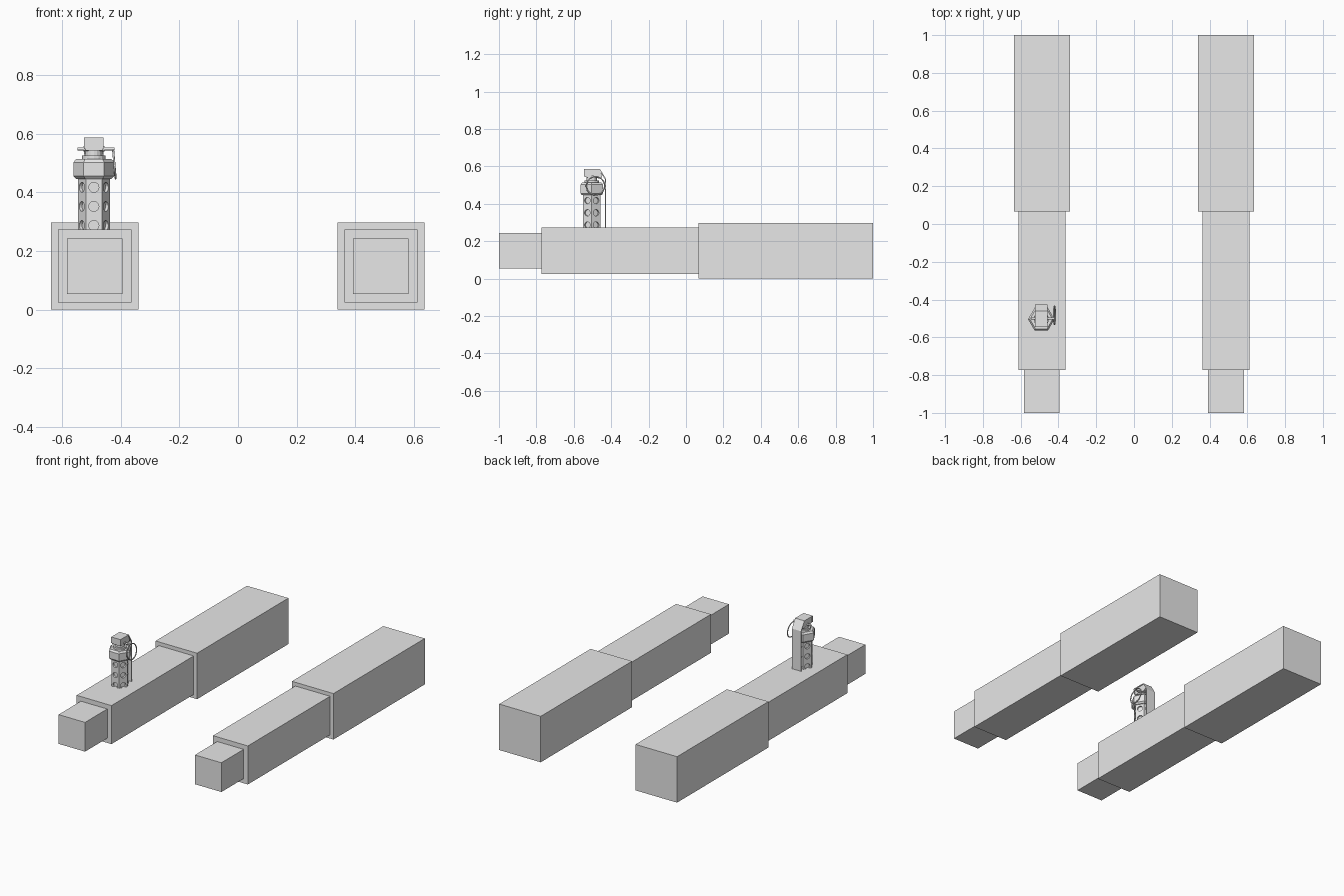
import bpy, bmesh, math
from mathutils import Vector, Matrix

if "Cube" in bpy.data.objects:
    bpy.data.objects.remove(bpy.data.objects["Cube"])

grey = bpy.data.materials.new("plain_grey")
grey.diffuse_color = (0.8, 0.8, 0.8, 1)
grey.use_nodes = True
grey.node_tree.nodes["Principled BSDF"].inputs["Base Color"].default_value = grey.diffuse_color
CX, CY = -0.491, -0.504          # axis of the canister


def finish(name, bm, smooth=False):
    bmesh.ops.recalc_face_normals(bm, faces=bm.faces)
    me = bpy.data.meshes.new(name)
    bm.to_mesh(me)
    bm.free()
    me.materials.append(grey)
    for p in me.polygons:
        p.use_smooth = smooth
    ob = bpy.data.objects.new(name, me)
    bpy.context.collection.objects.link(ob)
    return ob


def box(name, x0, x1, y0, y1, z0, z1):
    bm = bmesh.new()
    m = (Matrix.Translation(((x0 + x1) / 2, (y0 + y1) / 2, (z0 + z1) / 2))
         @ Matrix.Diagonal((x1 - x0, y1 - y0, z1 - z0, 1)))
    bmesh.ops.create_cube(bm, size=1, matrix=m)
    return finish(name, bm)


def stack(name, rings, sides):
    """Closed prism through (radius, z) rings about the canister axis."""
    bm = bmesh.new()
    loops = []
    for r, z in rings:
        loops.append([bm.verts.new((CX + r * math.cos(math.tau * i / sides),
                                    CY + r * math.sin(math.tau * i / sides), z))
                      for i in range(sides)])
    for a, b in zip(loops, loops[1:]):
        for i in range(sides):
            j = (i + 1) % sides
            bm.faces.new((a[i], a[j], b[j], b[i]))
    bm.faces.new(loops[0])
    bm.faces.new(loops[-1])
    return finish(name, bm)


def extrude_x(name, pts, x0, x1):
    """Side outline of (y, z) points, extruded along x."""
    bm = bmesh.new()
    f = bm.faces.new([bm.verts.new((x0, y, z)) for y, z in pts])
    r = bmesh.ops.extrude_face_region(bm, geom=[f])
    vs = [v for v in r["geom"] if isinstance(v, bmesh.types.BMVert)]
    bmesh.ops.translate(bm, verts=vs, vec=(x1 - x0, 0, 0))
    return finish(name, bm)


# Two stepped beams
for side, cx in (("left", -0.488), ("right", 0.487)):
    for part, h, y0, y1 in (("rear", 0.1485, 0.067, 1.0),
                            ("middle", 0.1245, -0.773, 0.067),
                            ("tip", 0.0945, -1.0, -0.773)):
        box(f"{side}_beam_{part}", cx - h, cx + h, y0, y1, 0.1485 - h, 0.1485 + h)

# Hexagonal canister body with round recesses on every face
body = stack("canister_body", [(0.0545, 0.2), (0.0545, 0.455)], 6)
apothem = 0.0545 * math.cos(math.pi / 6)
bm = bmesh.new()
for i in range(6):
    a = math.tau * (i + 0.5) / 6
    d = Vector((math.cos(a), math.sin(a), 0))
    for z in (0.417, 0.352, 0.287):
        m = (Matrix.Translation(Vector((CX, CY, z)) + d * apothem)
             @ d.to_track_quat('Z', 'Y').to_matrix().to_4x4())
        bmesh.ops.create_cone(bm, cap_ends=True, segments=20, radius1=0.017,
                              radius2=0.017, depth=0.022, matrix=m)
cutter = finish("hole_cutter", bm)
cutter.hide_render = True
cutter.hide_viewport = True
mod = body.modifiers.new("holes", 'BOOLEAN')
mod.operation = 'DIFFERENCE'
mod.solver = 'EXACT'
mod.object = cutter

# Collar with chamfered edges, and neck
stack("collar", [(0.060, 0.446), (0.070, 0.456), (0.070, 0.502), (0.060, 0.513)], 6)
stack("neck", [(0.040, 0.513), (0.040, 0.525), (0.029, 0.525), (0.029, 0.55)], 16)

# Fuse head
extrude_x("fuse_head", [(-0.543, 0.543), (-0.452, 0.535), (-0.447, 0.55),
                        (-0.462, 0.582), (-0.543, 0.582)], CX - 0.029, CX + 0.029)

# Safety lever: bent plate over the head and down the back
extrude_x("safety_lever", [(-0.546, 0.548), (-0.546, 0.587), (-0.460, 0.587),
                           (-0.427, 0.532), (-0.427, 0.2), (-0.433, 0.2),
                           (-0.433, 0.530), (-0.463, 0.581), (-0.541, 0.581),
                           (-0.541, 0.548)], CX - 0.033, CX + 0.033)

# Pin through the head
bm = bmesh.new()
bmesh.ops.create_cone(bm, cap_ends=True, segments=12, radius1=0.005, radius2=0.005,
                      depth=0.126, matrix=Matrix.Translation((CX + 0.008, -0.5, 0.548))
                      @ Matrix.Rotation(math.pi / 2, 4, 'Y'))
pin = finish("pin", bm)
for k, x in enumerate((CX - 0.033, CX + 0.033)):
    bm = bmesh.new()
    bmesh.ops.create_cone(bm, cap_ends=True, segments=12, radius1=0.009, radius2=0.009,
                          depth=0.006, matrix=Matrix.Translation((x, -0.5, 0.548))
                          @ Matrix.Rotation(math.pi / 2, 4, 'Y'))
    finish(f"pin_washer_{k + 1}", bm)

# Pull ring, hanging slightly tilted from the pin
bm = bmesh.new()
R, r, n, k = 0.049, 0.0035, 36, 8
tilt = Matrix.Translation((-0.421, -0.484, 0.496)) @ Matrix.Rotation(-0.09, 4, 'Y')
rows = []
for i in range(n):
    a = math.tau * i / n
    rows.append([bm.verts.new(tilt @ Vector((
        r * math.sin(math.tau * j / k),
        (R + r * math.cos(math.tau * j / k)) * math.cos(a),
        (R + r * math.cos(math.tau * j / k)) * math.sin(a)))) for j in range(k)])
for i in range(n):
    p, q = rows[i], rows[(i + 1) % n]
    for j in range(k):
        bm.faces.new((p[j], q[j], q[(j + 1) % k], p[(j + 1) % k]))
finish("pull_ring", bm, smooth=True)
